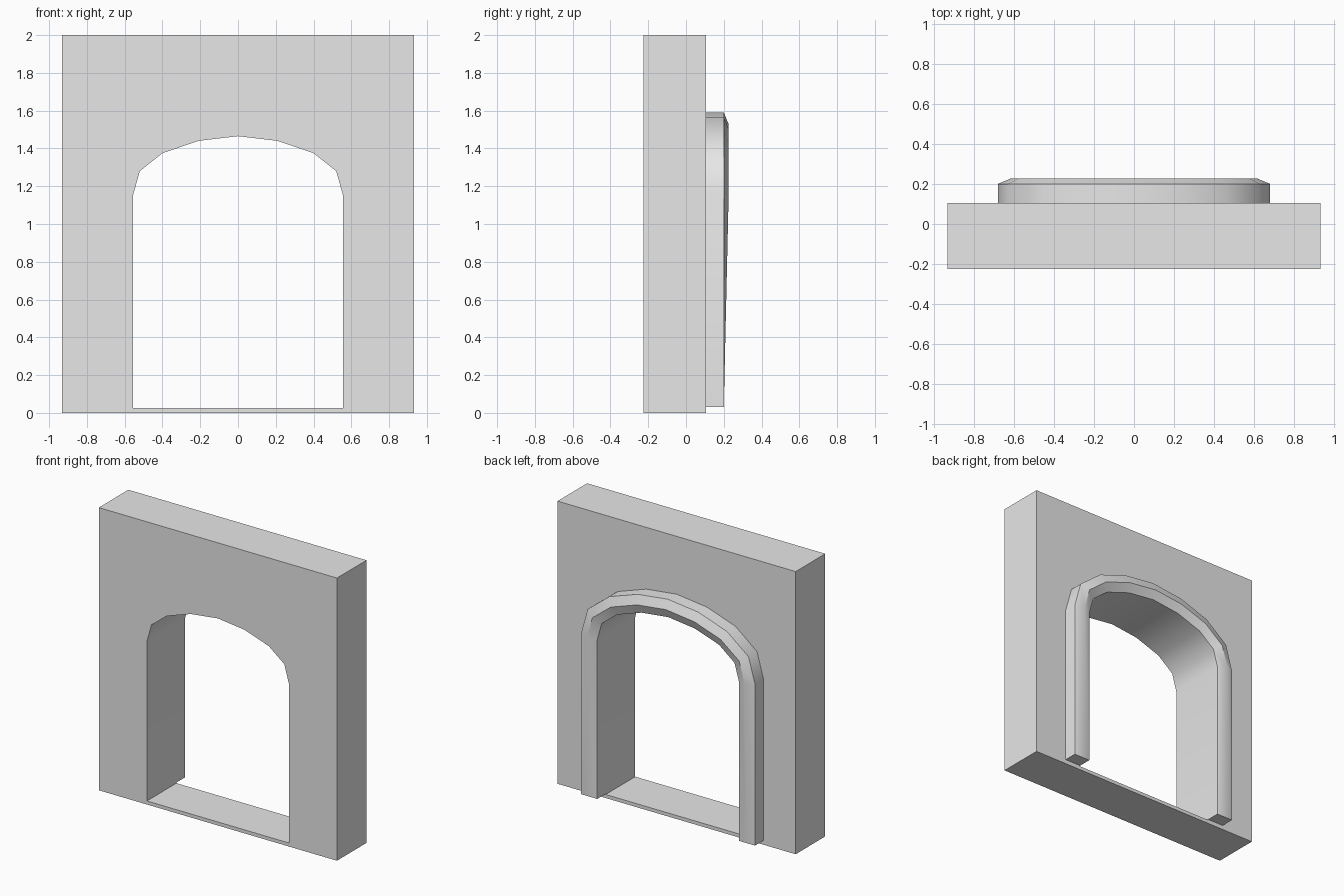
import bpy, bmesh, math
from mathutils import Vector

cube = bpy.data.objects.get("Cube")
if cube:
    bpy.data.objects.remove(cube, do_unlink=True)

HALF_W, HEIGHT = 0.932, 2.0
FRONT, BACK = -0.225, 0.105
TRIM_W, TRIM_EDGE, TRIM_RIDGE = 0.125, 0.2, 0.226
SILL, TRIM_BOTTOM = 0.025, 0.03

stone = bpy.data.materials.new("grey stone")
stone.use_nodes = True
stone.diffuse_color = (0.8, 0.8, 0.8, 1)
stone.node_tree.nodes["Principled BSDF"].inputs["Base Color"].default_value = (0.8, 0.8, 0.8, 1)


def opening(bottom):
    """Outline of the doorway in x and z, from the left foot over the arch."""
    half = [(0.555, bottom), (0.555, 1.155), (0.52, 1.28), (0.4, 1.375), (0.21, 1.44)]
    return half + [(0, 1.465)] + [(-x, z) for x, z in reversed(half)]


def finish(bm, name):
    bmesh.ops.recalc_face_normals(bm, faces=bm.faces[:])
    mesh = bpy.data.meshes.new(name)
    bm.to_mesh(mesh)
    bm.free()
    mesh.materials.append(stone)
    obj = bpy.data.objects.new(name, mesh)
    bpy.context.collection.objects.link(obj)
    bpy.ops.object.select_all(action='DESELECT')
    obj.select_set(True)
    bpy.context.view_layer.objects.active = obj
    bpy.ops.object.shade_smooth_by_angle(angle=math.radians(40))
    return obj


# Wall slab with the arched doorway
bm = bmesh.new()
border = [(-HALF_W, 0), (HALF_W, 0), (HALF_W, HEIGHT), (-HALF_W, HEIGHT)]
for loop in (border, opening(SILL)):
    verts = [bm.verts.new((x, FRONT, z)) for x, z in loop]
    for a, b in zip(verts, verts[1:] + verts[:1]):
        bm.edges.new((a, b))
bmesh.ops.triangle_fill(bm, edges=bm.edges[:], use_beauty=True, normal=(0, -1, 0))
result = bmesh.ops.extrude_face_region(bm, geom=bm.faces[:], use_keep_orig=True)
moved = [g for g in result["geom"] if isinstance(g, bmesh.types.BMVert)]
bmesh.ops.translate(bm, verts=moved, vec=(0, BACK - FRONT, 0))
finish(bm, "arched_wall")

# Raised trim swept around the back of the doorway
bm = bmesh.new()
path = [Vector(p) for p in opening(TRIM_BOTTOM)]
rings = []
last = len(path) - 1
for i, p in enumerate(path):
    before = (p - path[i - 1]).normalized() if i else (path[1] - p).normalized()
    after = (path[i + 1] - p).normalized() if i < last else before
    n1, n2 = (Vector((d.y, -d.x)) for d in (before, after))
    miter = (n1 + n2) / (1 + n1.dot(n2))
    ridge = TRIM_EDGE if i in (0, last) else TRIM_RIDGE
    section = [(0, BACK), (0, TRIM_EDGE), (0.5, ridge), (1, TRIM_EDGE), (1, BACK)]
    ring = []
    for t, y in section:
        q = p + miter * TRIM_W * t
        ring.append(bm.verts.new((q.x, y, q.y)))
    rings.append(ring)
for r, s in zip(rings, rings[1:]):
    for k in range(len(r) - 1):
        bm.faces.new((r[k], r[k + 1], s[k + 1], s[k]))
bm.faces.new(rings[0])
bm.faces.new(rings[-1])
finish(bm, "arch_trim")
